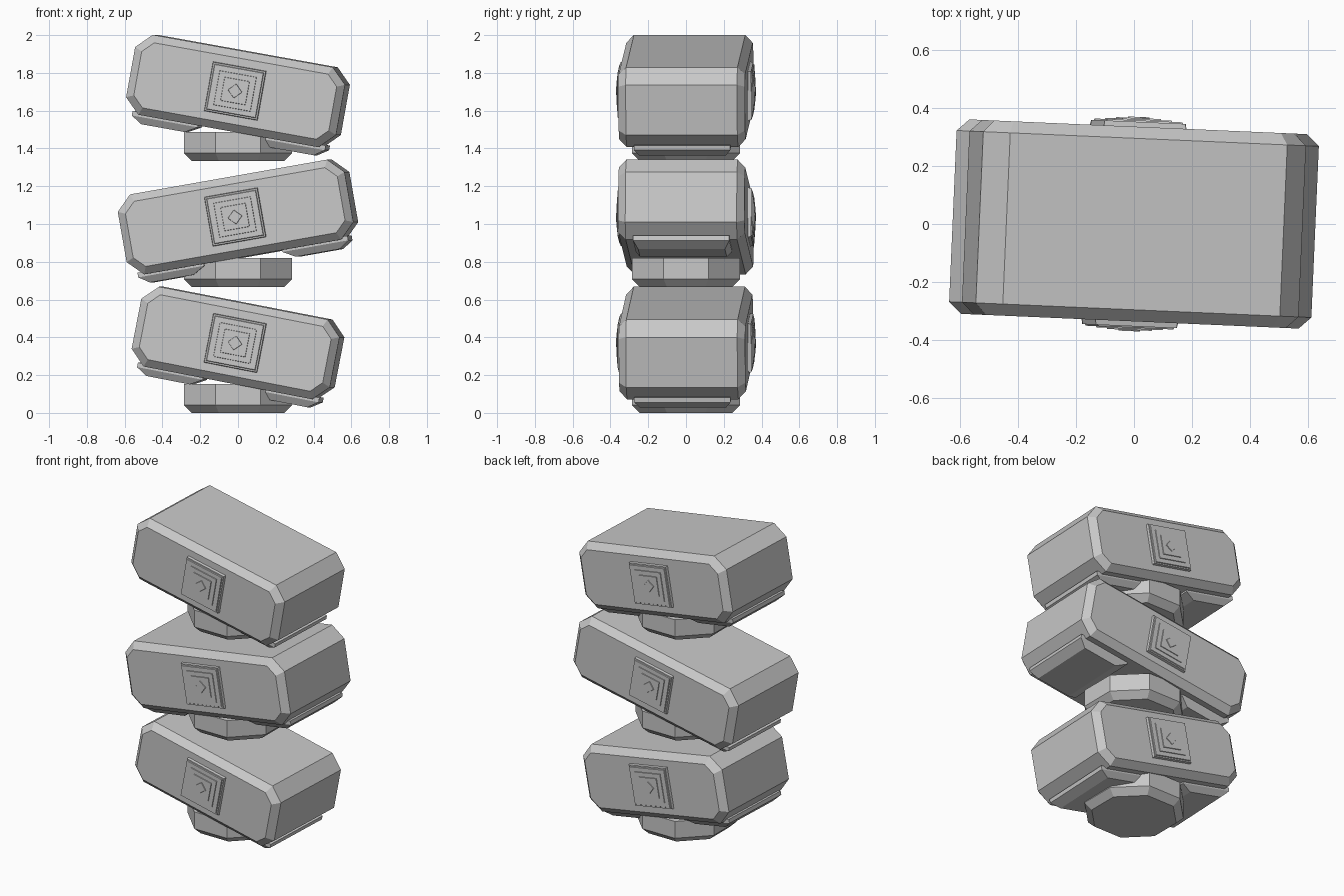
import bpy, bmesh
from math import radians, sin, cos, pi
from mathutils import Matrix, Vector

if "Cube" in bpy.data.objects:
    bpy.data.objects.remove(bpy.data.objects["Cube"], do_unlink=True)

stone = bpy.data.materials.new("stone_grey")
stone.use_nodes = True
stone.diffuse_color = (0.58, 0.58, 0.58, 1)
stone.node_tree.nodes["Principled BSDF"].inputs["Base Color"].default_value = (0.58, 0.58, 0.58, 1)


def loft(bm, rings):
    """Skin a closed solid through rings of equal point count."""
    loops = [[bm.verts.new(p) for p in ring] for ring in rings]
    n = len(loops[0])
    for a, b in zip(loops, loops[1:]):
        for i in range(n):
            bm.faces.new((a[i], a[(i + 1) % n], b[(i + 1) % n], b[i]))
    bm.faces.new(loops[0])
    bm.faces.new(loops[-1])


def finish(name, bm, matrix):
    bmesh.ops.recalc_face_normals(bm, faces=bm.faces)
    mesh = bpy.data.meshes.new(name)
    bm.to_mesh(mesh)
    bm.free()
    mesh.materials.append(stone)
    ob = bpy.data.objects.new(name, mesh)
    ob.matrix_world = matrix
    bpy.context.collection.objects.link(ob)


def cut_rect(w, h, c):
    """Outline of a rectangle with cut corners, half sizes w and h."""
    return [(w - c, h), (w, h - c), (w, c - h), (w - c, -h),
            (c - w, -h), (-w, c - h), (-w, h - c), (c - w, h)]


def rect(x0, x1, y, z):
    return [(x0, -y, z), (x1, -y, z), (x1, y, z), (x0, y, z)]


def block(name, length, matrix):
    height, depth, edge, corner = 0.215, 0.335, 0.04, 0.08
    full = cut_rect(length, height, corner)
    small = cut_rect(length - edge, height - edge, corner - 0.023)
    bm = bmesh.new()
    loft(bm, [[(x, y, z) for x, z in outline] for outline, y in (
        (small, -depth), (full, edge - depth), (full, depth - edge), (small, depth))])
    finish(name, bm, matrix)


def skids(name, length, matrix):
    bm = bmesh.new()
    for s in (-1, 1):
        outer, inner = s * (length - 0.045), s * (length - 0.4)
        low_outer, low_inner = s * (length - 0.1), s * (length - 0.335)
        loft(bm, [rect(inner, outer, 0.255, -0.2),
                  rect(inner, outer, 0.255, -0.225),
                  rect(low_inner, low_outer, 0.23, -0.262)])
    finish(name, bm, matrix)


def emblem(name, side, matrix):
    """Stepped square plates with a small diamond in the middle."""
    bm = bmesh.new()

    def plate(w, h, start, end, lip=0.004, turn=0):
        rings = []
        for y, k in ((start, 0), (end, lip)):
            corners = [Vector((a * (w - k), 0, b * (h - k)))
                       for a, b in ((-1, -1), (1, -1), (1, 1), (-1, 1))]
            spin = Matrix.Rotation(turn, 3, 'Y')
            rings.append([spin @ v + Vector((0, side * y, 0)) for v in corners])
        loft(bm, rings)

    plate(0.145, 0.134, 0.325, 0.352)
    plate(0.134, 0.123, 0.35, 0.357)
    plate(0.1, 0.093, 0.355, 0.361, 0.002)
    plate(0.068, 0.064, 0.359, 0.365, 0.002)
    plate(0.028, 0.028, 0.363, 0.369, 0.002, pi / 4)
    finish(name, bm, matrix)


def pedestal(name, base):
    def octagon(apothem, z):
        r = apothem / cos(pi / 8)
        return [(r * cos((i + 0.5) * pi / 4), r * sin((i + 0.5) * pi / 4), z) for i in range(8)]
    bm = bmesh.new()
    loft(bm, [octagon(0.245, 0), octagon(0.287, 0.042), octagon(0.287, 0.153)])
    finish(name, bm, Matrix.Translation((0, 0, base)))


# Three stacked tiers: name, half length, tilt in degrees
tiers = (("lower", 0.535, 11), ("middle", 0.61, -10), ("upper", 0.565, 10.2))
for i, (tier, length, tilt) in enumerate(tiers):
    base = i * 0.667
    pose = (Matrix.Translation((0, 0, base + 0.37))
            @ Matrix.Rotation(radians(-2.5), 4, 'Z')
            @ Matrix.Rotation(radians(tilt), 4, 'Y'))
    pedestal(tier + "_pedestal", base)
    block(tier + "_block", length, pose)
    skids(tier + "_skids", length, pose)
    emblem(tier + "_front_emblem", -1, pose)
    emblem(tier + "_back_emblem", 1, pose)
